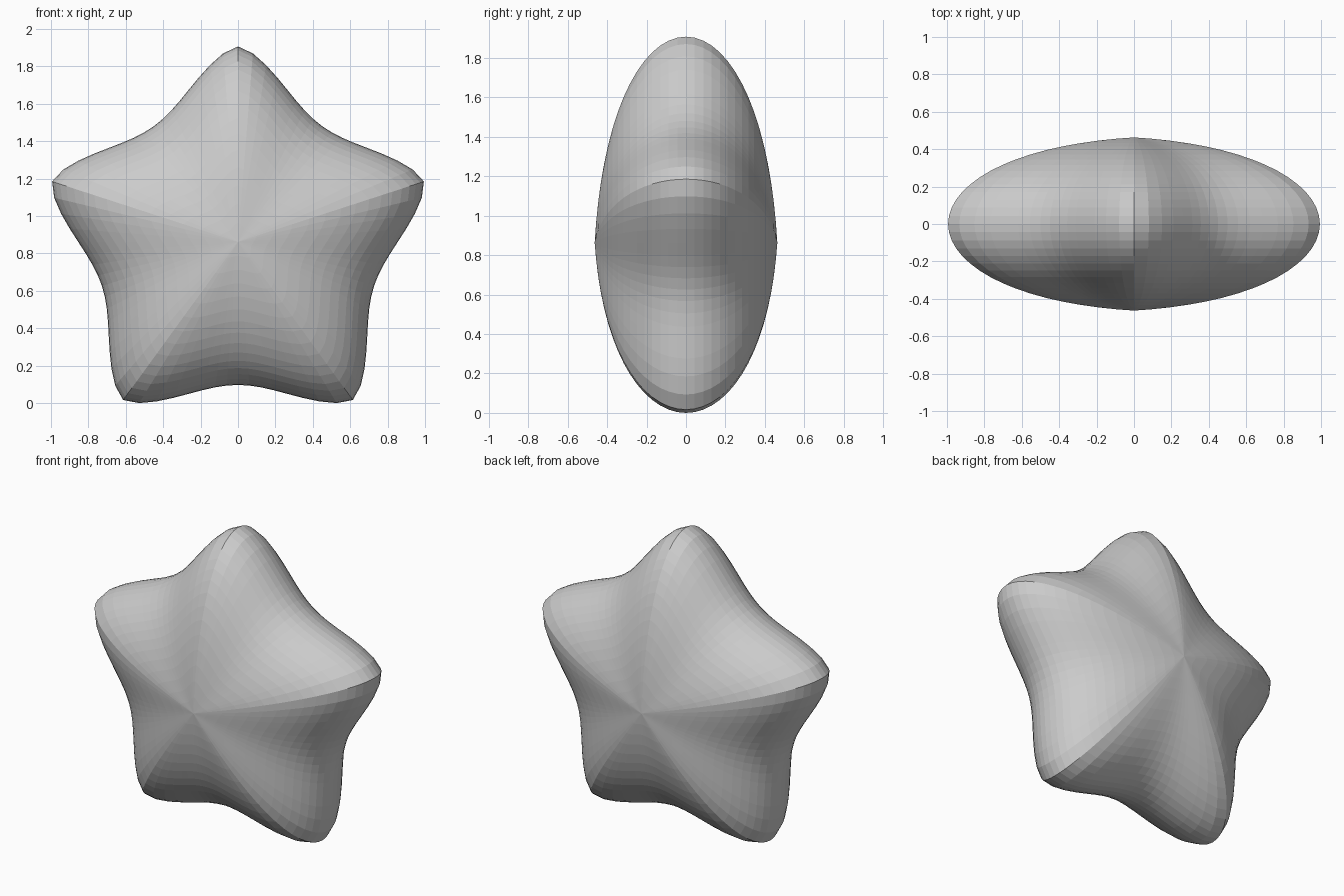
import bpy, bmesh
from math import pi, sin, cos, sqrt

if "Cube" in bpy.data.objects:
    bpy.data.objects.remove(bpy.data.objects["Cube"])

SEGS, RINGS = 80, 16      # steps around the star, rings from rim to pole
R, HALF, CZ = 1.045, 0.463, 0.87


def star_radius(a):
    """Five-armed rounded star outline; a is measured from the top arm."""
    t = 5 * a / 4
    return R * (abs(cos(t)) ** 1.7 + abs(sin(t)) ** 1.7) ** -3


def thickness(f):
    """Half depth at fraction f of the outline: round rim, slightly conical pole."""
    return HALF * sqrt(max(0, 1 - f)) * (1 + 0.37 * f)


bm = bmesh.new()


def ring(f, y):
    out = []
    for i in range(SEGS):
        a = 2 * pi * i / SEGS
        r = f * star_radius(a)
        out.append(bm.verts.new((r * sin(a), y, CZ + r * cos(a))))
    return out


# Scaled star outlines from the front pole to the back pole
rings = []
for k in range(1, 2 * RINGS):
    phi = -pi / 2 + pi * k / (2 * RINGS)
    f = cos(phi)
    side = (k > RINGS) - (k < RINGS)
    rings.append(ring(f, side * thickness(f)))
for lo, hi in zip(rings, rings[1:]):
    for i in range(SEGS):
        j = (i + 1) % SEGS
        bm.faces.new((lo[i], lo[j], hi[j], hi[i]))

# Pointed centres
for loop, y in ((rings[0], -HALF), (rings[-1], HALF)):
    pole = bm.verts.new((0, y, CZ))
    for i in range(SEGS):
        bm.faces.new((loop[i], loop[(i + 1) % SEGS], pole))

# Rest the two lower arms on the ground
low = min(v.co.z for v in bm.verts)
bmesh.ops.translate(bm, verts=bm.verts, vec=(0, 0, -low))
bmesh.ops.recalc_face_normals(bm, faces=bm.faces)

mesh = bpy.data.meshes.new("puffy_star")
bm.to_mesh(mesh)
bm.free()
bpy.context.collection.objects.link(bpy.data.objects.new("puffy_star", mesh))
